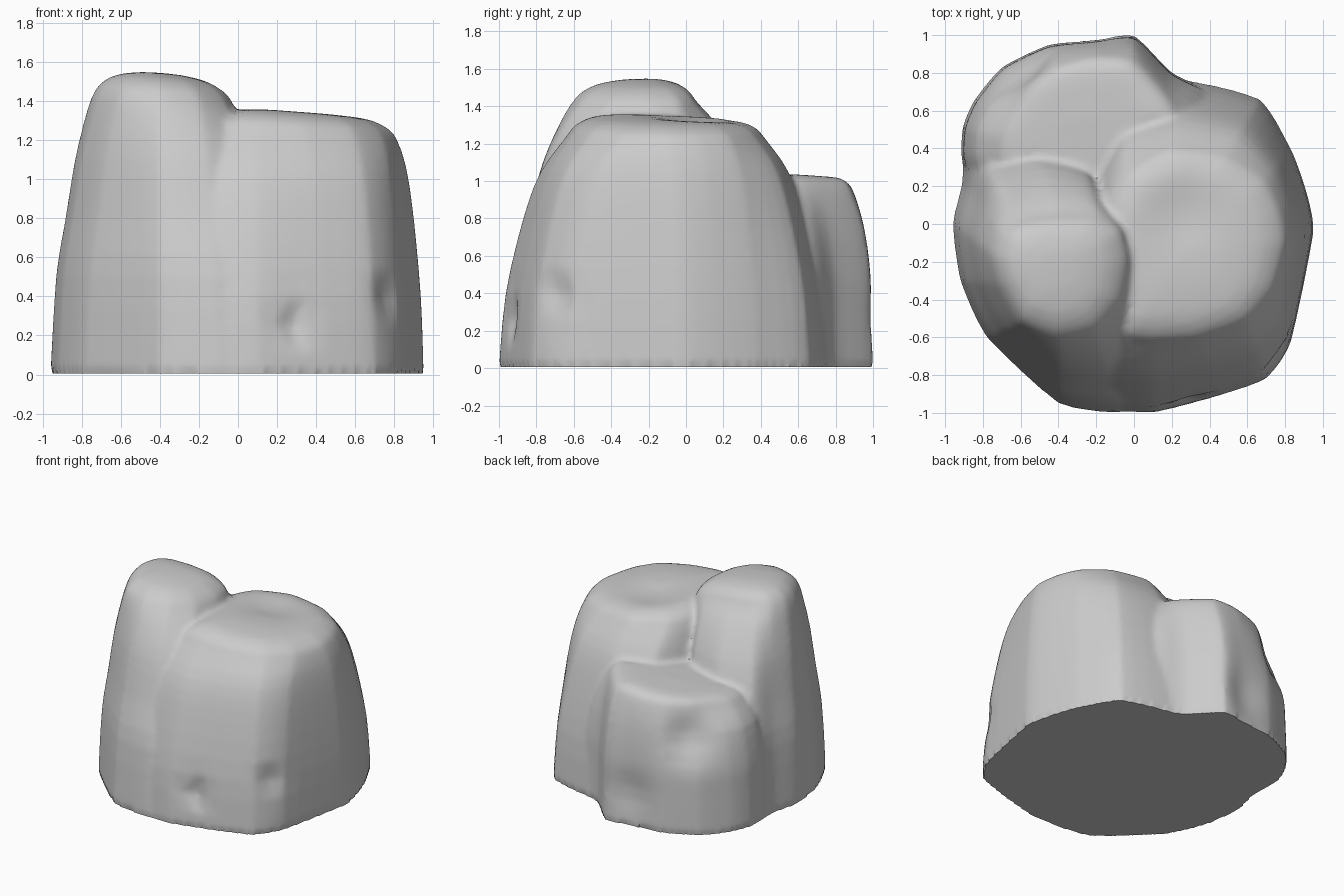
import bpy, bmesh, math
from mathutils import Vector

if "Cube" in bpy.data.objects:
    bpy.data.objects.remove(bpy.data.objects["Cube"])

def spline(p0, p1, p2, p3, t):
    return 0.5 * (2*p1 + (p2-p0)*t + (2*p0-5*p1+4*p2-p3)*t*t + (3*p1-p0-3*p2+p3)*t**3)

def closed_curve(pts, sub=4):
    v = [Vector(p) for p in pts]
    n = len(v)
    # half spline, half straight: slightly faceted outline
    return [spline(v[i-1], v[i], v[(i+1) % n], v[(i+2) % n], k/sub).lerp(
            v[i].lerp(v[(i+1) % n], k/sub), .5) for i in range(n) for k in range(sub)]

def open_curve(pts, sub=3):
    v = [Vector(p) for p in pts]
    v = [v[0]] + v + [v[-1]]
    out = [spline(*v[i:i+4], k/sub) for i in range(len(v)-3) for k in range(sub)]
    return out + [v[-1]]

# dents and bulges in the rock: centre, radius, push
DENTS = [((.27, -.93, .28), .08, (0, .05, .0)),
         ((.80, -.72, .38), .09, (-.03, .04, 0)),
         ((.25, .05, 1.34), .22, (0, 0, -.04)),
         ((-.60, .80, .72), .16, (.05, -.06, 0)),
         ((-.20, .97, .25), .16, (0, -.03, 0))]

def dented(p):
    q = p.copy()
    for c, r, push in DENTS:
        q += Vector(push) * math.exp(-((p-Vector(c)).length/r)**2)
    return q

def lobe(name, base, rim, levels, tilt, tilt_z):
    """Loft from base outline to rim outline, then over a dome.
    levels: (z, mix base->rim, scale about rim centre)"""
    a, b = closed_curve(base), closed_curve(rim)
    mid = sum(b, Vector((0, 0))) / len(b)
    bm = bmesh.new()
    rings = []

    def place(xy, z):
        w = min(1, max(0, (z-tilt_z)/.3))
        z += w * (tilt[0]*(xy.x-mid.x) + tilt[1]*(xy.y-mid.y))
        return bm.verts.new(dented(Vector((xy.x, xy.y, z))))

    for z, m, s in open_curve(levels):
        rings.append([place(mid + (p.lerp(q, m)-mid)*s, z) for p, q in zip(a, b)])
    n = len(a)
    for r0, r1 in zip(rings, rings[1:]):
        for i in range(n):
            j = (i+1) % n
            bm.faces.new((r0[i], r0[j], r1[j], r1[i]))
    bm.faces.new(rings[0])
    top = place(mid, levels[-1][0]+.004)
    for i in range(n):
        bm.faces.new((rings[-1][i], rings[-1][(i+1) % n], top))
    bmesh.ops.triangulate(bm, faces=bm.faces)
    bmesh.ops.recalc_face_normals(bm, faces=bm.faces)
    me = bpy.data.meshes.new(name)
    bm.to_mesh(me)
    bm.free()
    ob = bpy.data.objects.new(name, me)
    bpy.context.collection.objects.link(ob)
    return ob

# tall left column
rock = lobe("rock",
    [(-.1, -1), (-.4, -.95), (-.78, -.6), (-.92, -.3), (-.96, 0), (-.91, .22),
     (-.89, .48), (-.6, .6), (-.3, .5), (-.05, .1), (.1, -.3), (.15, -.93)],
    [(-.2, -.57), (-.4, -.61), (-.6, -.52), (-.71, -.32), (-.74, -.17), (-.7, -.04),
     (-.6, .03), (-.4, .06), (-.2, .05), (-.07, -.03), (-.03, -.2), (-.07, -.42)],
    [(.014, 0, 1), (.5, .13, 1), (.8, .35, 1), (1.1, .57, 1), (1.3, .8, 1), (1.42, 1, 1),
     (1.48, 1, .85), (1.52, 1, .62), (1.54, 1, .3)], (-.08, 0), 1.2)

# broad right boulder with a sloping top
right = lobe("right_boulder",
    [(-.2, -.97), (.1, -1), (.45, -.91), (.7, -.82), (.83, -.63), (.95, -.05), (.92, .15),
     (.84, .38), (.67, .66), (.28, .76), (-.05, .7), (-.25, .3), (-.35, -.3), (-.4, -.85)],
    [(-.06, -.61), (.1, -.64), (.35, -.62), (.6, -.53), (.74, -.36), (.81, -.1), (.78, .08),
     (.7, .24), (.5, .38), (.2, .42), (-.05, .3), (-.15, .12), (-.15, -.2), (-.12, -.45)],
    [(.01, 0, 1), (.4, .1, 1), (.8, .36, 1), (1.05, .62, 1), (1.23, 1, 1),
     (1.29, 1, .9), (1.33, 1, .72), (1.345, 1, .45), (1.35, 1, .2)], (-.09, 0), 1.1)

# lower back shelf
back = lobe("back_shelf",
    [(.42, .68), (.2, .8), (0, 1), (-.2, .98), (-.45, .95), (-.7, .83), (-.85, .65),
     (-.91, .5), (-.9, .3), (-.6, .2), (-.2, .1), (.2, .4)],
    [(.25, .58), (.17, .7), (0, .88), (-.2, .9), (-.42, .85), (-.57, .75), (-.67, .6),
     (-.74, .47), (-.73, .3), (-.5, .2), (-.2, .15), (.15, .4)],
    [(.012, 0, 1), (.3, .06, 1), (.5, .13, 1), (.75, .45, 1), (.92, 1, 1),
     (.98, 1, .87), (1.0, 1, .65), (1.005, 1, .3)], (.12, .02), .75)

# weld the three lobes into one rock
bpy.context.view_layer.objects.active = rock
for part in (right, back):
    mod = rock.modifiers.new("join", 'BOOLEAN')
    mod.operation, mod.solver, mod.object = 'UNION', 'EXACT', part
    bpy.ops.object.modifier_apply(modifier=mod.name)
    bpy.data.objects.remove(part)

# soften the seams so the lobes read as one worn stone
mod = rock.modifiers.new("fuse", 'REMESH')
mod.mode, mod.voxel_size = 'VOXEL', .022
bpy.ops.object.modifier_apply(modifier=mod.name)
mod = rock.modifiers.new("wear", 'SMOOTH')
mod.factor, mod.iterations = .5, 4
bpy.ops.object.modifier_apply(modifier=mod.name)

# flatten the underside again
for v in rock.data.vertices:
    if v.co.z < .03:
        v.co.z = .005

rock.select_set(True)
bpy.ops.object.shade_smooth_by_angle(angle=math.radians(40))
